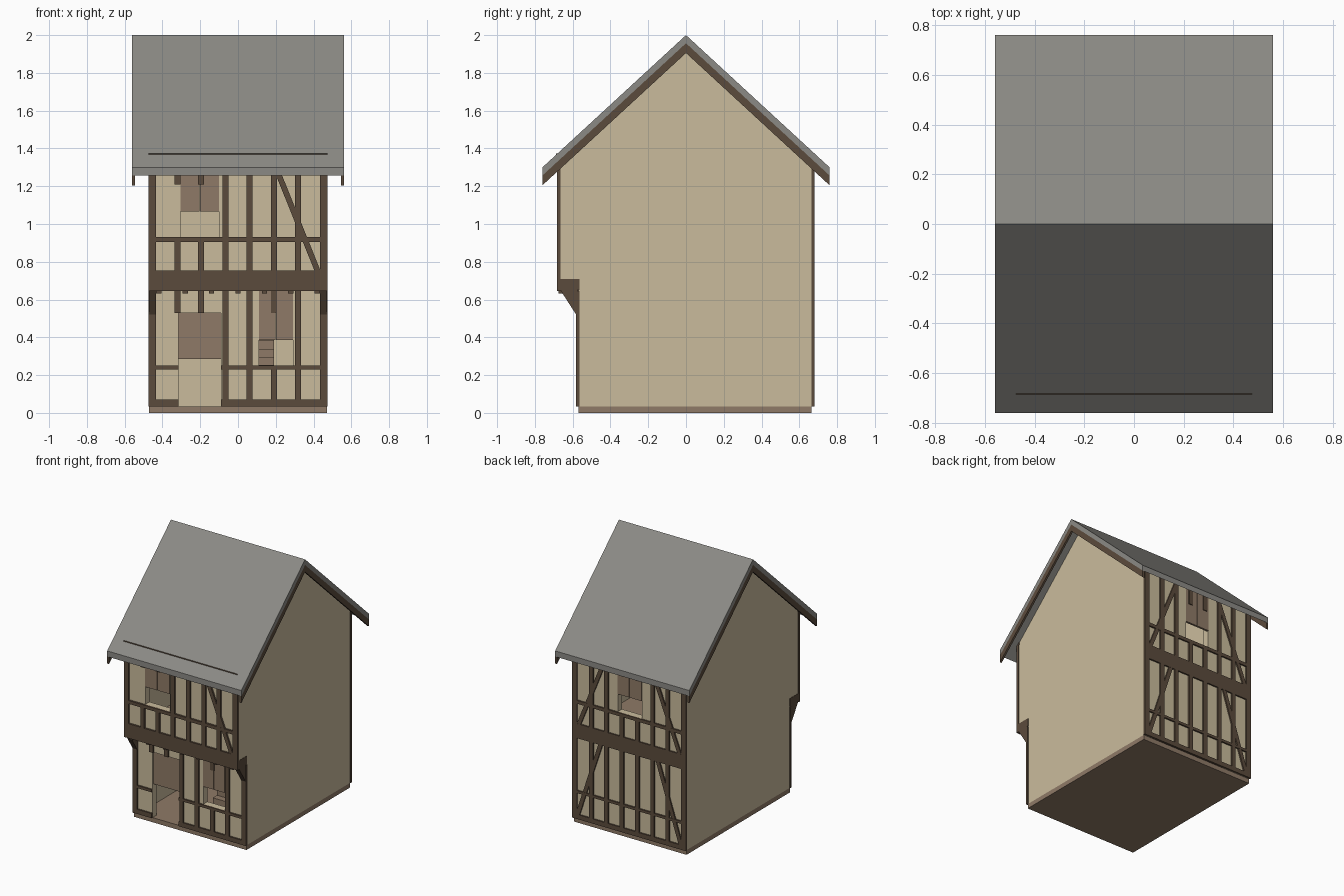
import bpy, bmesh

cube = bpy.data.objects.get("Cube")
if cube:
    bpy.data.objects.remove(cube)


def material(name, rgb):
    m = bpy.data.materials.new(name)
    m.use_nodes = True
    m.diffuse_color = (*rgb, 1)
    m.node_tree.nodes["Principled BSDF"].inputs["Base Color"].default_value = (*rgb, 1)
    return m


PLASTER = material("cream plaster", (0.59, 0.50, 0.335))
TIMBER = material("dark timber", (0.105, 0.07, 0.045))
WOOD = material("light brown wood", (0.275, 0.195, 0.135))
SLATE = material("grey slate", (0.26, 0.255, 0.235))


def prisms(name, mat, axis, parts):
    """Each part is (outline, low, high), extruded along the x or y axis."""
    bm = bmesh.new()
    for outline, low, high in parts:
        def ring(t):
            return [bm.verts.new((t, a, b) if axis == "x" else (a, t, b)) for a, b in outline]
        near, far = ring(low), ring(high)
        bm.faces.new(near)
        bm.faces.new(far[::-1])
        for i in range(len(near)):
            j = (i + 1) % len(near)
            bm.faces.new((near[j], near[i], far[i], far[j]))
    bmesh.ops.recalc_face_normals(bm, faces=bm.faces)
    mesh = bpy.data.meshes.new(name)
    bm.to_mesh(mesh)
    bm.free()
    mesh.materials.append(mat)
    obj = bpy.data.objects.new(name, mesh)
    bpy.context.collection.objects.link(obj)
    return obj


def rect(x0, x1, z0, z1):
    return [(x0, z0), (x1, z0), (x1, z1), (x0, z1)]


def panel(name, mat, rects, y0, y1):
    return prisms(name, mat, "y", [(rect(*r), y0, y1) for r in rects])


def wall(name, z0, z1, y0, y1, openings):
    """Plaster wall with rectangular openings (x0, x1, z0, z1) listed from -x to +x."""
    rects, x = [], -0.43
    for a, b, low, high in openings:
        rects.append((x, a, z0, z1))
        if low > z0:
            rects.append((a, b, z0, low))
        rects.append((a, b, high, z1))
        x = b
    rects.append((x, 0.43, z0, z1))
    panel(name, PLASTER, rects, y0, y1)


# Heights and bays shared by the facades
SILL, LOW_RAIL, BEAM, JETTY, BEAM_TOP, HIGH_RAIL, EAVE = 0.035, 0.23, 0.645, 0.71, 0.755, 0.905, 1.35
BAYS = [-0.32, -0.195, -0.067, 0.062, 0.19, 0.317]
DOOR = (-0.315, -0.09, SILL, 0.53)
LOW_WINDOW = (0.11, 0.29, 0.25, 0.53)
HIGH_WINDOW = (-0.305, -0.1, 0.93, 1.21)
BACK_WINDOW = (-0.1, 0.1, 0.93, 1.21)

# Base, floors and walls
panel("base", WOOD, [(-0.47, 0.47, 0, SILL)], -0.57, 0.665)
panel("upper_floor", WOOD, [(-0.43, 0.43, 0.66, JETTY)], -0.62, 0.62)
wall("front_wall_lower", SILL, JETTY, -0.57, -0.52, [DOOR, LOW_WINDOW])
wall("front_wall_upper", JETTY, 1.33, -0.67, -0.62, [HIGH_WINDOW])
wall("back_wall", SILL, 1.33, 0.62, 0.67, [BACK_WINDOW])
gable = [(-0.57, SILL), (0.67, SILL), (0.67, 1.35), (0, 1.965), (-0.67, 1.35),
         (-0.67, JETTY), (-0.57, JETTY)]
for side, s in (("left", 1), ("right", -1)):
    prisms(side + "_gable_wall", PLASTER, "x", [(gable, s * 0.43, s * 0.47)])


# Timber framing
def studs(z0, z1, opening=None):
    """Studs on every bay, cut where they cross an opening."""
    rects = []
    for x in BAYS:
        a, b = x - 0.016, x + 0.016
        if opening and b > opening[0] and a < opening[1] and opening[2] < z1:
            if opening[2] > z0:
                rects.append((a, b, z0, opening[2]))
            rects.append((a, b, opening[3], z1))
        else:
            rects.append((a, b, z0, z1))
    return rects


def posts(z0, z1):
    return [(s * 0.455 - 0.02, s * 0.455 + 0.02, z0, z1) for s in (-1, 1)]


def brace(s, x_top, z_top, x_low, z_low):
    w = 0.016
    return [(s * x_top - w, z_top), (s * x_top + w, z_top),
            (s * x_low + w, z_low), (s * x_low - w, z_low)]


W = 0.475
lower = [r for i, r in enumerate(studs(SILL, BEAM, DOOR)) if r[3] > SILL]
lower = [r for r in lower if abs((r[0] + r[1]) / 2 - BAYS[4]) > 0.01]
lower += [(0.174, 0.206, SILL, 0.25), (0.174, 0.206, 0.53, BEAM)]
for x0, x1 in ((-W, DOOR[0]), (DOOR[1], W)):
    lower += [(x0, x1, SILL, 0.07), (x0, x1, LOW_RAIL, 0.25)]
panel("front_frame_lower", TIMBER, lower + posts(SILL, BEAM), -0.582, -0.565)

rails = [(-W, W, BEAM, BEAM_TOP), (-W, W, HIGH_RAIL, 0.93)]
upper = rails + posts(BEAM, EAVE) + studs(BEAM_TOP, EAVE, HIGH_WINDOW)
panel("front_frame_upper", TIMBER, upper, -0.684, -0.665)
panel("front_wall_plate", TIMBER, [(-W, W, 1.33, 1.372)], -0.687, -0.66)
back = rails + posts(SILL, 1.34) + studs(SILL, 1.34, BACK_WINDOW)
back += [(-W, W, SILL, 0.07), (-W, W, LOW_RAIL, 0.25)]
panel("back_frame", TIMBER, back, 0.665, 0.681)

high_brace = (0.18, EAVE, 0.42, BEAM_TOP)
prisms("front_brace", TIMBER, "y", [(brace(1, *high_brace), -0.683, -0.665)])
prisms("back_braces", TIMBER, "y",
       [(brace(s, *b), 0.665, 0.68) for s in (-1, 1)
        for b in (high_brace, (0.24, BEAM, 0.43, 0.07))])

# Jetty with joist ends and corner brackets
panel("jetty_beam", TIMBER, [(-0.472, 0.472, 0.65, JETTY)], -0.675, -0.565)
panel("jetty_joists", TIMBER,
      [(x - 0.014, x + 0.014, 0.633, 0.66) for x in [-0.42 + 0.14 * i for i in range(7)]],
      -0.675, -0.57)
bracket = [(-0.575, 0.51), (-0.575, 0.65), (-0.665, 0.65)]
prisms("jetty_brackets", TIMBER, "x", [(bracket, s * 0.435, s * 0.472) for s in (-1, 1)])


# Door leaf and paired shutters, raised half over their openings
def shutters(name, opening, y0, y1):
    x0, x1, z0, z1 = opening
    mid, half = (x0 + x1) / 2, (z1 - z0) / 2 + 0.005
    panel(name, WOOD, [(x0, mid - 0.002, z1 - half, z1 + half),
                       (mid + 0.002, x1, z1 - half, z1 + half)], y0, y1)


panel("door", WOOD, [(DOOR[0], DOOR[1], 0.285, 0.65)], -0.56, -0.535)
shutters("front_shutters_lower", LOW_WINDOW, -0.575, -0.56)
shutters("front_shutters_upper", HIGH_WINDOW, -0.675, -0.66)
shutters("back_shutters", BACK_WINDOW, 0.66, 0.675)

# Staircase
steps, rise, run = 14, 0.0435, 0.05
prisms("staircase", WOOD, "x",
       [(rect(-0.4 + run * i, -0.4 + run * (i + 1), SILL, SILL + rise * (i + 1)), 0.0, 0.19)
        for i in range(steps)])


# Roof slab and barge boards
def chevron(top, bottom):
    drop, y = 0.7, 0.76
    return [(-y, top - drop), (0, top), (y, top - drop),
            (y, bottom - drop), (0, bottom), (-y, bottom - drop)]


prisms("roof", SLATE, "x", [(chevron(2.0, 1.957), -0.56, 0.56)])
prisms("barge_boards", TIMBER, "x",
       [(chevron(1.957, 1.905), s * 0.545, s * 0.56) for s in (-1, 1)])
